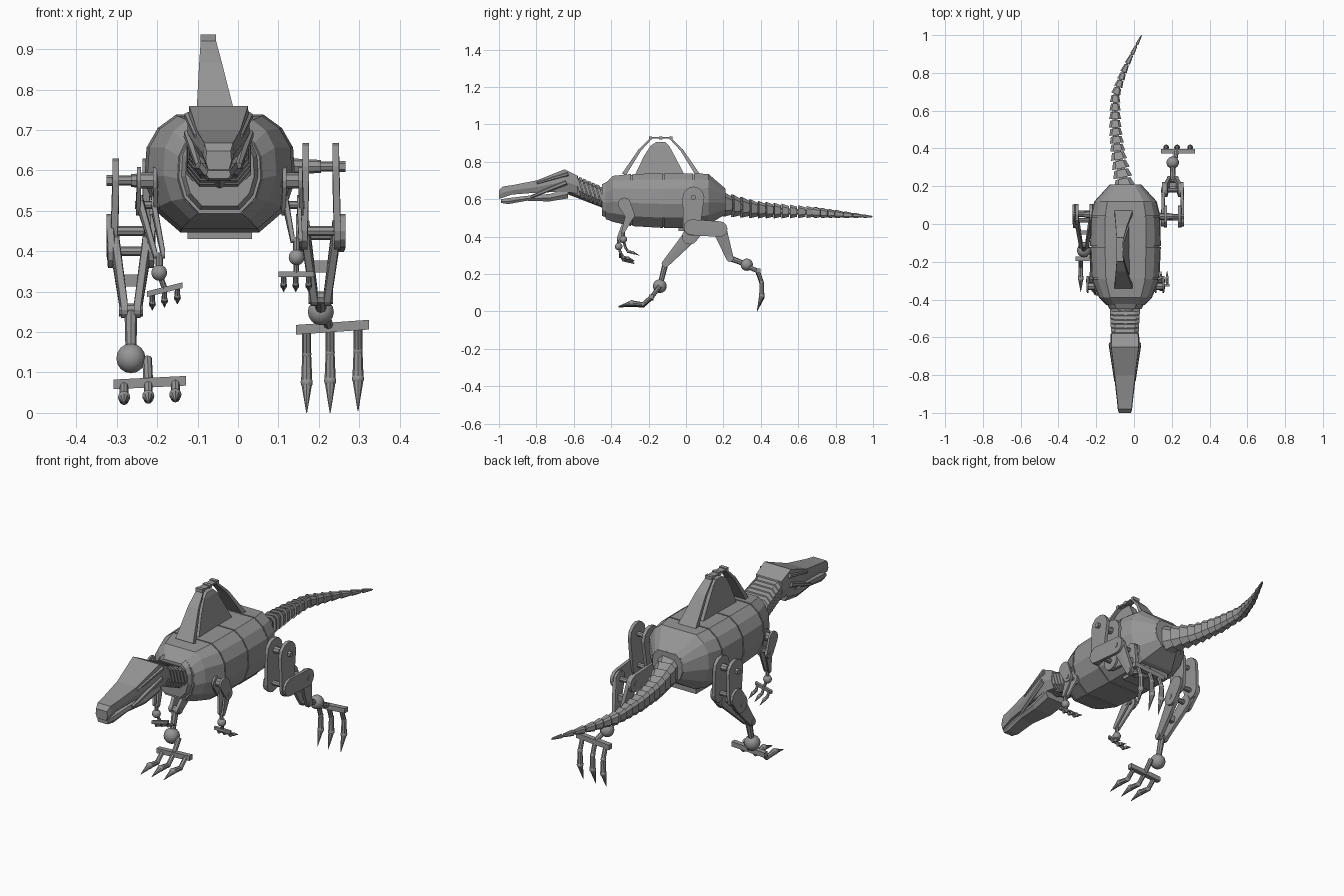
import bpy, bmesh, math
from mathutils import Vector

cube = bpy.data.objects.get("Cube")
if cube:
    bpy.data.objects.remove(cube)

steel = bpy.data.materials.new("grey_steel")
steel.use_nodes = True
steel.diffuse_color = (0.3, 0.3, 0.3, 1)
steel.node_tree.nodes["Principled BSDF"].inputs["Base Color"].default_value = (0.3, 0.3, 0.3, 1)
CX = -0.045  # middle of the trunk


def finish(name, bm, smooth=False):
    bmesh.ops.recalc_face_normals(bm, faces=bm.faces)
    mesh = bpy.data.meshes.new(name)
    bm.to_mesh(mesh)
    bm.free()
    mesh.materials.append(steel)
    for f in mesh.polygons:
        f.use_smooth = smooth
    ob = bpy.data.objects.new(name, mesh)
    bpy.context.collection.objects.link(ob)
    return ob


def hull(name, points):
    bm = bmesh.new()
    for p in points:
        bm.verts.new(p)
    res = bmesh.ops.convex_hull(bm, input=bm.verts)
    junk = [g for g in res["geom_interior"] if isinstance(g, bmesh.types.BMVert)]
    bmesh.ops.delete(bm, geom=junk, context="VERTS")
    bmesh.ops.dissolve_limit(bm, angle_limit=0.02, verts=bm.verts, edges=bm.edges)
    return finish(name, bm)


def loft(name, rings):
    bm = bmesh.new()
    loops = [[bm.verts.new(p) for p in ring] for ring in rings]
    n = len(loops[0])
    for a, b in zip(loops, loops[1:]):
        for i in range(n):
            bm.faces.new((a[i], a[(i + 1) % n], b[(i + 1) % n], b[i]))
    bm.faces.new(loops[0])
    bm.faces.new(loops[-1])
    return finish(name, bm)


def rod(name, p, q, r1, r2, sides=8):
    p, q = Vector(p), Vector(q)
    bm = bmesh.new()
    bmesh.ops.create_cone(bm, cap_ends=True, segments=sides, radius1=r1, radius2=r2, depth=(q - p).length)
    bm.transform((q - p).to_track_quat("Z", "Y").to_matrix().to_4x4())
    bmesh.ops.translate(bm, verts=bm.verts, vec=(p + q) / 2)
    return finish(name, bm)


def ball(name, c, r):
    bm = bmesh.new()
    bmesh.ops.create_uvsphere(bm, u_segments=14, v_segments=8, radius=r)
    bmesh.ops.translate(bm, verts=bm.verts, vec=c)
    return finish(name, bm, True)


def box(name, c, size):
    return hull(name, [[c[i] + s[i] * size[i] / 2 for i in range(3)]
                       for s in [(a, b, d) for a in (-1, 1) for b in (-1, 1) for d in (-1, 1)]])


def link(name, a, ra, b, rb, x1, x2, t=0.016):
    """Round-ended plate between two (y, z) joints, its x running from x1 to x2."""
    pts = []
    for (y, z), r, x in ((a, ra, x1), (b, rb, x2)):
        for i in range(12):
            ang = math.tau * i / 12
            for dx in (-t / 2, t / 2):
                pts.append((x + dx, y + r * math.cos(ang), z + r * math.sin(ang)))
    return hull(name, pts)


# Trunk: faceted armour panels over a slightly smaller core
HALF = [(0.58, 1), (0.82, 0.78), (0.97, 0.45), (1, -0.1), (0.86, -0.6), (0.52, -0.97)]
SHAPE = HALF + [(-u, v) for u, v in reversed(HALF)]


def trunk_ring(y, hw, lo, hi, k=1.0):
    mid, hh = (lo + hi) / 2, (hi - lo) / 2
    return [(CX + u * hw * k, y, mid + v * hh * k) for u, v in SHAPE]


STATIONS = [(-0.43, 0.105, 0.49, 0.69), (-0.39, 0.14, 0.475, 0.725), (-0.29, 0.18, 0.452, 0.735),
            (-0.12, 0.187, 0.442, 0.738), (0.04, 0.185, 0.442, 0.738),
            (0.12, 0.165, 0.46, 0.735), (0.21, 0.085, 0.515, 0.66)]
loft("trunk_core", [trunk_ring(*s, k=0.965) for s in STATIONS])
for i, idx in enumerate([(0, 1, 2), (2, 3), (3, 4), (4, 5, 6)]):
    rings = [list(STATIONS[j]) for j in idx]
    rings[0][0] += 0.003
    rings[-1][0] -= 0.003
    loft(f"trunk_panel_{i + 1}", [trunk_ring(*r) for r in rings])
loft("neck_collar", [trunk_ring(-0.45, 0.085, 0.51, 0.68), trunk_ring(-0.42, 0.1, 0.495, 0.695)])
box("pelvis_block", (CX, 0.03, 0.445), (0.16, 0.14, 0.03))

# Sail: a tapering fin framed by flared rails
loft("sail_fin", [[(cx - w, y0, z), (cx + w, y0, z), (cx + w, y1, z), (cx - w, y1, z)]
                  for z, y0, y1, cx, w in ((0.725, -0.275, -0.005, -0.055, 0.032),
                                           (0.83, -0.225, -0.06, -0.065, 0.023),
                                           (0.885, -0.19, -0.09, -0.07, 0.018),
                                           (0.905, -0.16, -0.11, -0.073, 0.014))])
FRAME = [(-0.32, 0.73, 0.048), (-0.24, 0.86, 0.028), (-0.18, 0.925, 0.017),
         (-0.09, 0.925, 0.017), (-0.03, 0.86, 0.028), (0.05, 0.73, 0.048)]
for i, (a, b) in enumerate(zip(FRAME, FRAME[1:])):
    pts = []
    for y, z, w in (a, b):
        cx = -0.055 - (z - 0.73) * 0.1
        pts += [(cx + s * w, y + d * (y + 0.135), z + d * 0.06) for s in (-1, 1) for d in (0, 0.12)]
    hull(f"sail_rail_{i + 1}", pts)
for y in (-0.19, -0.135, -0.08):
    box("sail_crest_clip", (-0.074, y, 0.928), (0.038, 0.018, 0.016))

# Neck: stacked leaning rings
for i in range(6):
    t = i / 5
    y, z, hw = -0.455 - 0.115 * t, 0.615 + 0.05 * t, 0.08 - 0.008 * t
    hull(f"neck_ring_{i + 1}", [(CX - 0.003 + u * hw, y + d - v * 0.018, z + v * 0.062 - d * 0.35)
                                for u, v in ((-1, -0.4), (-1, 0.7), (-0.7, 1), (0.7, 1), (1, 0.7),
                                             (1, -0.4), (0.6, -1), (-0.6, -1)) for d in (-0.009, 0.009)])
rod("neck_core", (CX, -0.4, 0.59), (CX, -0.62, 0.675), 0.05, 0.05, 8)


# Head: skull, lower jaw, cheek straps and brows
def head_ring(y, hw, lo, hi, top):
    return [(-0.048 + u * hw, y, lo + v * (hi - lo)) for u, v in
            ((0.8, 0), (1, 0.45), (top, 1), (-top, 1), (-1, 0.45), (-0.8, 0))]


loft("skull", [head_ring(*s, 0.93) for s in
               [(-0.58, 0.075, 0.63, 0.725), (-0.65, 0.078, 0.64, 0.76), (-0.8, 0.058, 0.635, 0.7),
                (-0.93, 0.043, 0.625, 0.675), (-0.98, 0.038, 0.608, 0.668), (-1.0, 0.032, 0.602, 0.648)]])
loft("lower_jaw", [head_ring(*s, 0.9) for s in
                   [(-0.63, 0.066, 0.605, 0.655), (-0.73, 0.06, 0.588, 0.628), (-0.85, 0.046, 0.592, 0.618),
                    (-0.95, 0.036, 0.574, 0.606), (-0.99, 0.03, 0.58, 0.6)]])
for s in (-1, 1):
    rod("cheek_strap", (-0.048 + s * 0.074, -0.64, 0.69), (-0.048 + s * 0.05, -0.83, 0.612), 0.014, 0.008, 6)
    rod("brow", (-0.048 + s * 0.075, -0.63, 0.735), (-0.048 + s * 0.055, -0.8, 0.685), 0.011, 0.006, 6)

# Tail: overlapping tapered vertebrae along a bending path
PATH = [(-0.05, 0.2, 0.572, 0.062), (-0.085, 0.37, 0.545, 0.045), (-0.1, 0.52, 0.536, 0.037),
        (-0.1, 0.68, 0.53, 0.029), (-0.05, 0.82, 0.519, 0.019), (0.04, 1.0, 0.506, 0.005)]


def tail_at(t):
    t = min(max(t, 0), 0.9999) * (len(PATH) - 1)
    i = int(t)
    return Vector(PATH[i]).lerp(Vector(PATH[i + 1]), t - i)


COUNT = 18
for i in range(COUNT):
    a, b = tail_at(i / COUNT), tail_at((i + 0.86) / COUNT)
    side = (b - a).xyz.cross(Vector((0, 0, 1))).normalized()
    pts = []
    for p, k in ((a, 1.05), (b, 0.82)):
        r = p.w * k
        pts += [p.xyz + side * u * r * 0.85 + Vector((0, 0, v * r)) for u, v in
                ((-1, -0.5), (-1, 0.6), (-0.6, 1), (0.6, 1), (1, 0.6), (1, -0.5), (0.5, -1), (-0.5, -1))]
    hull(f"tail_segment_{i + 1}", pts)
    c = tail_at((i + 1.1) / COUNT)
    rod("tail_pin", a.xyz, c.xyz, a.w * 0.45, c.w * 0.45, 6)


# Jointed toes or fingers hanging from a crossbar
def digits(name, xs, path, bar, tilt=0.0, thick=0.012):
    mid = (xs[0] + xs[-1]) / 2
    half = (xs[-1] - xs[0]) / 2 * 1.42
    y, z = bar
    hull(name + "_crossbar", [(mid + s * half, y + dy * thick, z + s * half * tilt + dz * thick)
                              for s in (-1, 1) for dy in (-1, 1) for dz in (-1, 1)])
    for x in xs:
        dz = (x - mid) * tilt
        for (y1, z1, r1), (y2, z2, r2) in zip(path, path[1:]):
            rod(name + "_digit", (x, y1, z1 + dz), (x, y2, max(z2 + dz, 0.0)), r1, r2)
        for py, pz, pr in path[1:-1]:
            ball(name + "_knuckle", (x, py, pz + dz), pr * 1.1)


# Legs: twin-plate thigh, knee link, twin-plate shin, ball ankle, three clawed toes
def leg(name, xm, hip, top, knee, link_end, ankle, ball_c, ball_r):
    sgn = 1 if xm > 0 else -1
    for s in (-1, 1):
        x = xm + s * 0.037
        link(name + "_thigh_plate", hip, top, knee, 0.046, x, x + s * 0.004)
        link(name + "_knee_plate", knee, 0.042, link_end, 0.042, x + s * 0.016, x + s * 0.012)
        link(name + "_shin_plate", link_end, 0.038, ankle, 0.02, x, xm + s * 0.016)
        for p in (hip, knee, link_end):
            rod(name + "_bolt", (x + s * 0.008, *p), (x + s * 0.024, *p), 0.014, 0.014, 6)
    for p in (hip, knee, link_end):
        rod(name + "_axle", (xm - 0.045, *p), (xm + 0.045, *p), 0.012, 0.012)
    rod(name + "_hip_axle", (CX + sgn * 0.14, *hip), (xm, *hip), 0.022, 0.016)
    mid = [(a + b) / 2 for a, b in zip(link_end, ankle)]
    box(name + "_shin_brace", (xm, *mid), (0.06, 0.022, 0.03))
    rod(name + "_ankle_axle", (xm - 0.03, *ankle), (xm + 0.03, *ankle), 0.016, 0.016)
    rod(name + "_ankle_rod", (xm, *ankle), (xm, *ball_c), 0.016, 0.013)
    ball(name + "_ankle_ball", (xm, *ball_c), ball_r)


leg("left_leg", 0.205, (0.04, 0.61), 0.058, (0.03, 0.45), (0.18, 0.44), (0.235, 0.285), (0.325, 0.25), 0.033)
rod("left_foot_stem", (0.215, 0.32, 0.245), (0.225, 0.385, 0.215), 0.012, 0.012)
digits("left_foot", (0.17, 0.228, 0.297), [(0.385, 0.21, 0.011), (0.405, 0.15, 0.011), (0.405, 0.08, 0.014),
                                         (0.38, 0, 0.001)], (0.385, 0.212), 0.07)
leg("right_leg", -0.265, (0.05, 0.575), 0.055, (0.06, 0.45), (0.02, 0.4), (-0.11, 0.255), (-0.14, 0.135), 0.037)
rod("right_foot_stem", (-0.225, -0.14, 0.135), (-0.222, -0.185, 0.075), 0.012, 0.012)
digits("right_foot", (-0.282, -0.222, -0.155), [(-0.185, 0.075, 0.011), (-0.23, 0.035, 0.011),
                                              (-0.29, 0.042, 0.014), (-0.36, 0.025, 0.001)], (-0.185, 0.075), 0.05)


# Arms: shoulder pivot, twin-plate upper arm and forearm, ball wrist, small claws
def arm(name, sgn, wrist, xs, tilt):
    sx = CX + sgn * 0.18
    wx, wy, wz = wrist
    shoulder, elbow = (-0.33, 0.575), (-0.3, 0.515)
    rod(name + "_shoulder_axle", (CX + sgn * 0.13, *shoulder), (sx + sgn * 0.025, *shoulder), 0.02, 0.02)
    for s in (-1, 1):
        link(name + "_upper_plate", shoulder, 0.034, elbow, 0.026, sx + s * 0.02, sx + s * 0.022, 0.01)
        link(name + "_forearm_plate", elbow, 0.024, (wy, wz + 0.045), 0.01, sx + s * 0.016, wx + s * 0.01, 0.009)
    rod(name + "_elbow_pin", (sx - 0.03, *elbow), (sx + 0.03, *elbow), 0.01, 0.01)
    rod(name + "_wrist_rod", (wx, wy, wz + 0.05), wrist, 0.009, 0.009)
    ball(name + "_wrist_ball", wrist, 0.02)
    rod(name + "_palm_rod", wrist, (sum(xs) / 3, wy + 0.01, wz - 0.04), 0.007, 0.007)
    digits(name + "_hand", xs, [(wy + 0.01, wz - 0.04, 0.006), (wy + 0.025, wz - 0.065, 0.007),
                                (wy + 0.05, wz - 0.07, 0.008), (wy + 0.085, wz - 0.085, 0.001)],
           (wy + 0.01, wz - 0.042), tilt, 0.007)


arm("left_arm", 1, (0.145, -0.335, 0.385), (0.113, 0.143, 0.175), 0.0)
arm("right_arm", -1, (-0.195, -0.36, 0.347), (-0.212, -0.182, -0.15), 0.25)
